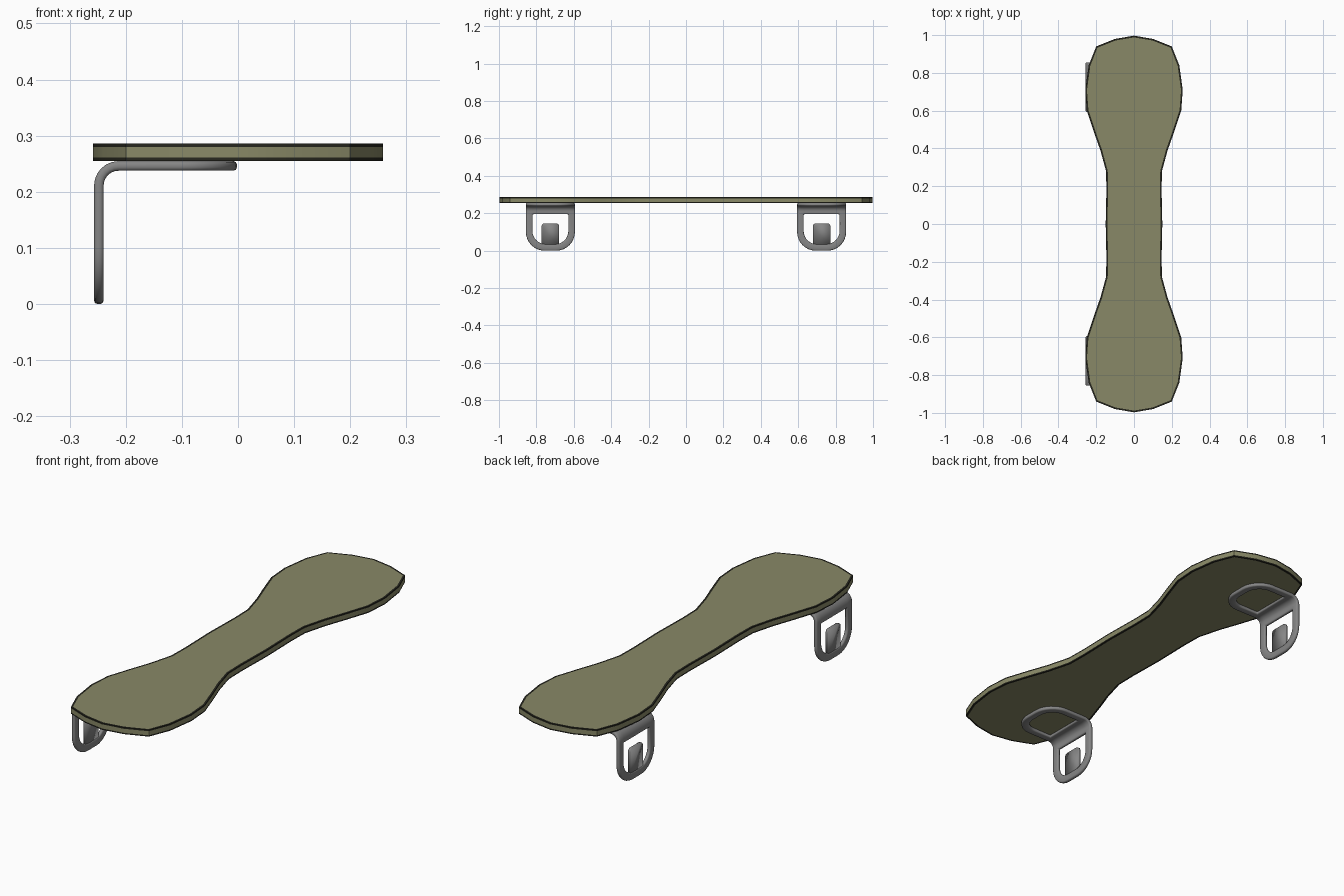
import bpy, bmesh
from math import sin, cos, pi

cube = bpy.data.objects.get("Cube")
if cube:
    bpy.data.objects.remove(cube, do_unlink=True)


def material(name, rgb):
    m = bpy.data.materials.new(name)
    m.use_nodes = True
    colour = (*rgb, 1)
    m.diffuse_color = colour
    m.node_tree.nodes["Principled BSDF"].inputs["Base Color"].default_value = colour
    return m


OLIVE = material("olive", (0.25, 0.25, 0.135))
DARK = material("dark edge", (0.02, 0.02, 0.013))
STEEL = material("grey steel", (0.24, 0.24, 0.24))


def add_object(name, bm, mats):
    mesh = bpy.data.meshes.new(name)
    bmesh.ops.recalc_face_normals(bm, faces=bm.faces[:])
    bm.to_mesh(mesh)
    bm.free()
    for m in mats:
        mesh.materials.append(m)
    ob = bpy.data.objects.new(name, mesh)
    bpy.context.collection.objects.link(ob)
    bpy.ops.object.select_all(action='DESELECT')
    ob.select_set(True)
    bpy.context.view_layer.objects.active = ob
    bpy.ops.object.shade_smooth_by_angle(angle=0.7)
    return ob


# Shelf board: one quarter of the outline, mirrored twice
quarter = [(0, .997), (.1, .98), (.2, .94), (.24, .84), (.258, .71), (.25, .6),
           (.21, .48), (.178, .39), (.148, .28), (.146, .18), (.15, 0)]
half = quarter + [(x, -y) for x, y in quarter[-2::-1]]
outline = half + [(-x, y) for x, y in half[-2:0:-1]]

bm = bmesh.new()
rings = [[bm.verts.new((x, y, z)) for x, y in outline] for z in (.255, .261, .28, .286)]
count = len(outline)
for level, (low, high) in enumerate(zip(rings, rings[1:])):
    for i in range(count):
        j = (i + 1) % count
        f = bm.faces.new((low[i], low[j], high[j], high[i]))
        f.material_index = 0 if level == 1 else 1      # dark lines along both edges
bm.normal_update()
for ring in (rings[0][::-1], rings[-1]):
    cap = bm.faces.new(ring)
    cap.normal_update()
    border = bmesh.ops.inset_region(bm, faces=[cap], thickness=.009)["faces"]
    for f in border:
        f.material_index = 1
add_object("shelf_board", bm, [OLIVE, DARK])


# Brackets: a flat looped sheet bent through a right angle, then thickened
X_WALL, Z_TOP, RADIUS = -.248, .246, .035
STRAIGHT = Z_TOP - RADIUS
LENGTH = 2 * STRAIGHT + RADIUS * pi / 2
BAR = .195                                             # start of the cross bar


def bend(u, w, y):
    if u <= STRAIGHT:
        return (X_WALL, y + w, u)
    a = (u - STRAIGHT) / RADIUS
    if a <= pi / 2:
        return (X_WALL + RADIUS * (1 - cos(a)), y + w, STRAIGHT + RADIUS * sin(a))
    return (X_WALL + RADIUS + u - STRAIGHT - RADIUS * pi / 2, y + w, Z_TOP)


def u_path(half_width, end, radius, start=BAR, steps=8):
    """One rounded U as (length, width) points from side to side."""
    side = [(start, -half_width)]
    for k in range(steps + 1):
        a = k / steps * pi / 2
        side.append((end + radius * (1 - sin(a)), -half_width + radius * (1 - cos(a))))
    return side + [(u, -w) for u, w in side[::-1]]


def bracket(name, y):
    bm = bmesh.new()

    def quad(points):
        bm.faces.new([bm.verts.new(bend(u, w, y)) for u, w in points])

    # cross bar around the bend
    rows = [BAR, STRAIGHT] + [STRAIGHT + RADIUS * pi / 2 * k / 6 for k in range(1, 7)]
    rows.append(LENGTH - BAR)
    columns = (-.131, -.096, .096, .131)
    for a, b in zip(rows, rows[1:]):
        for c, d in zip(columns, columns[1:]):
            quad([(a, c), (a, d), (b, d), (b, c)])

    # rounded loops on the wall and under the board
    outer, inner = u_path(.131, .0, .1), u_path(.096, .035, .07)
    for flip in (False, True):
        for i in range(len(outer) - 1):
            pts = [outer[i], outer[i + 1], inner[i + 1], inner[i]]
            quad([(LENGTH - u, w) for u, w in pts] if flip else pts)
    bmesh.ops.remove_doubles(bm, verts=bm.verts[:], dist=.0001)
    frame = add_object(name, bm, [STEEL])
    solid = frame.modifiers.new("thickness", 'SOLIDIFY')
    solid.thickness, solid.offset = .017, 0
    soft = frame.modifiers.new("rounded_edges", 'BEVEL')
    soft.width, soft.segments = .006, 2
    soft.limit_method, soft.angle_limit = 'ANGLE', 1.0

    # upright tongue inside the wall loop
    bm = bmesh.new()
    shape = [(.02, -.047), (.132, -.047), (.142, -.043), (.146, -.033)]
    shape += [(u, -w) for u, w in shape[::-1]]
    bm.faces.new([bm.verts.new(bend(u, w, y)) for u, w in shape])
    tongue = add_object(name + "_tongue", bm, [STEEL])
    solid = tongue.modifiers.new("thickness", 'SOLIDIFY')
    solid.thickness, solid.offset = .012, 0


bracket("front_bracket", -.725)
bracket("back_bracket", .725)
